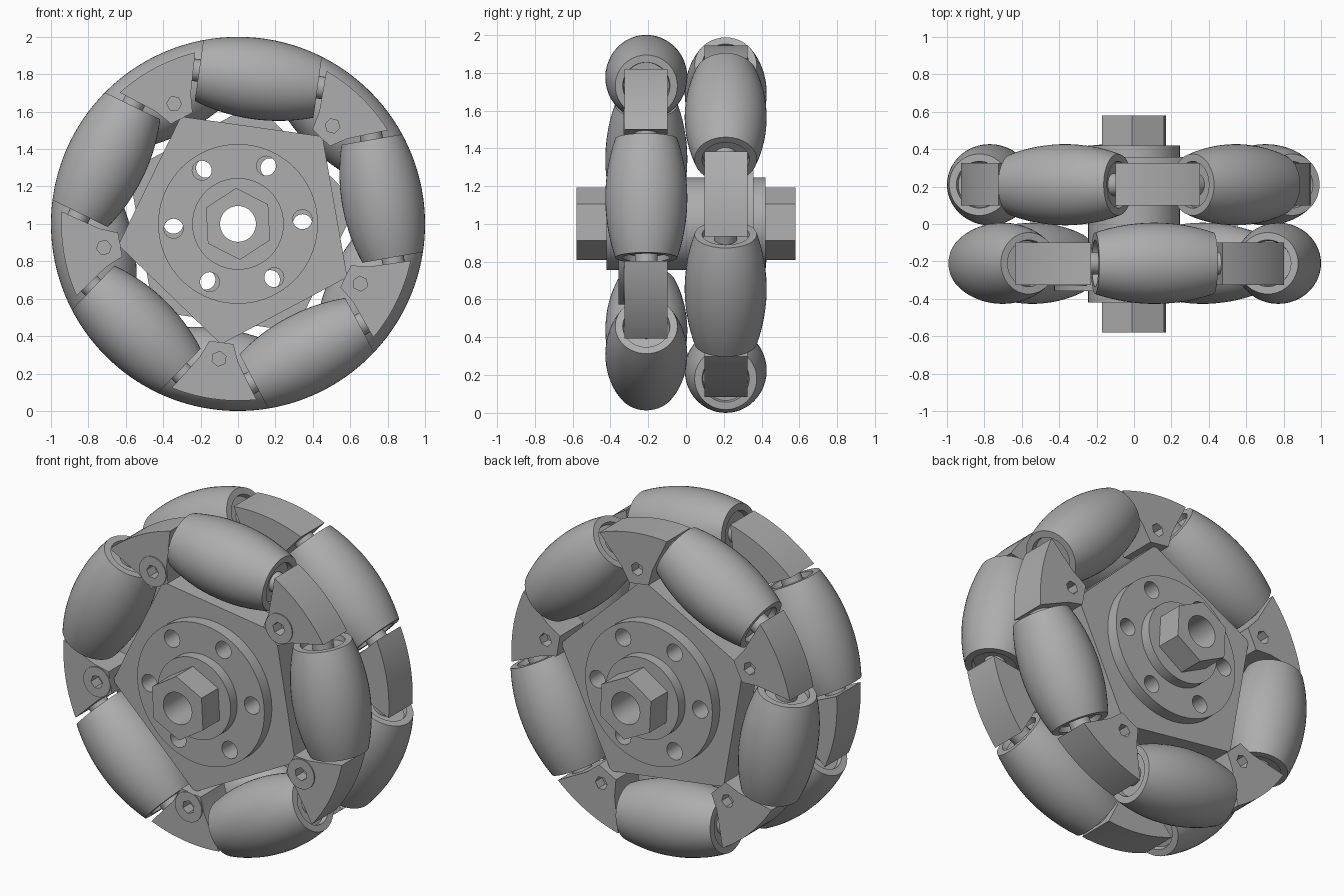
import bpy, bmesh
from math import sin, cos, pi, radians, sqrt
from mathutils import Matrix

if "Cube" in bpy.data.objects:
    bpy.data.objects.remove(bpy.data.objects["Cube"])

grey = bpy.data.materials.new("plain_grey")
grey.use_nodes = True
tone = (0.42, 0.42, 0.42, 1)
grey.diffuse_color = tone
grey.node_tree.nodes["Principled BSDF"].inputs["Base Color"].default_value = tone


def circle(radius, sides, start=0, cx=0, cz=0):
    return [(cx + radius * cos(radians(start) + 2 * pi * i / sides),
             cz + radius * sin(radians(start) + 2 * pi * i / sides)) for i in range(sides)]


def finish(bm, name, matrix):
    bmesh.ops.recalc_face_normals(bm, faces=bm.faces)
    mesh = bpy.data.meshes.new(name)
    bm.to_mesh(mesh)
    bm.free()
    mesh.materials.append(grey)
    mesh.shade_smooth()
    mesh.set_sharp_from_angle(angle=radians(30))
    ob = bpy.data.objects.new(name, mesh)
    ob.matrix_world = matrix
    bpy.context.collection.objects.link(ob)
    return ob


def prism(name, outlines, y0, y1, matrix):
    """Extrude x/z outlines along y."""
    bm = bmesh.new()
    for outline in outlines:
        a = [bm.verts.new((x, y0, z)) for x, z in outline]
        b = [bm.verts.new((x, y1, z)) for x, z in outline]
        bm.faces.new(a)
        bm.faces.new(b[::-1])
        for i in range(len(a)):
            j = (i + 1) % len(a)
            bm.faces.new((a[i], b[i], b[j], a[j]))
    return finish(bm, name, matrix)


def lathe(name, profile, matrix, sides=48):
    """Turn a closed (x, radius) profile around the x axis."""
    bm = bmesh.new()
    rings = [[bm.verts.new((x, r * sin(2 * pi * i / sides), r * cos(2 * pi * i / sides)))
              for i in range(sides)] for x, r in profile]
    for k, ring in enumerate(rings):
        nxt = rings[(k + 1) % len(rings)]
        for i in range(sides):
            j = (i + 1) % sides
            bm.faces.new((ring[i], ring[j], nxt[j], nxt[i]))
    return finish(bm, name, matrix)


def cut(ob, outlines, y0, y1):
    """Cut prisms out of an object, in that object's own space."""
    cutter = prism("cutter", outlines, y0, y1, ob.matrix_world.copy())
    cutter.hide_render = True
    mod = ob.modifiers.new("holes", "BOOLEAN")
    mod.object, mod.operation, mod.solver = cutter, "DIFFERENCE", "EXACT"
    bpy.context.view_layer.update()
    mesh = bpy.data.meshes.new_from_object(ob.evaluated_get(bpy.context.evaluated_depsgraph_get()))
    ob.modifiers.clear()
    ob.data = mesh
    bpy.data.objects.remove(cutter)
    mesh.shade_smooth()
    mesh.set_sharp_from_angle(angle=radians(30))


def spoke(angle):
    """Local z points outward from the wheel centre."""
    return Matrix.Translation((0, 0, 1)) @ Matrix.Rotation(radians(90 - angle), 4, "Y")


centre = Matrix.Translation((0, 0, 1))

# Hub: bored hexagonal shaft and round collar
shaft = prism("hex_shaft", [circle(0.192, 6, 33)], -0.58, 0.58, centre)
cut(shaft, [circle(0.096, 40)], -1, 1)
collar = prism("hub_collar", [circle(0.245, 64)], -0.42, 0.42, centre)
cut(collar, [circle(0.12, 40)], -1, 1)

# Roller profile: barrel with recessed ends
half, mid_radius, roller_dist = 0.32, 0.217, 0.783
barrel = [(half * i / 10, sqrt(1 - (half * i / 10) ** 2) - 1 + mid_radius) for i in range(-10, 11)]
barrel += [(half, 0.125), (half - 0.03, 0.12), (half - 0.03, 0.04),
           (0.03 - half, 0.04), (0.03 - half, 0.12), (-half, 0.125)]

# Bracket outline: wedge with an arced outer edge and a blunt tip
wedge = [(0.945 * sin(radians(a)), 0.945 * cos(radians(a))) for a in range(-14, 15, 2)]
wedge += [(0.105, 0.735), (0.065, 0.64), (-0.065, 0.64), (-0.105, 0.735)]
screw_r = 0.728

for layer, side, first in (("front", -1, 46), ("back", 1, 10)):
    def span(a, b):
        return sorted((side * a, side * b))

    # Pentagon carrier plate and bolted flange
    bolts = [circle(0.052, 24, 0, 0.345 * cos(radians(t)), 0.345 * sin(radians(t)))
             for t in range(4 if side < 0 else 0, 360, 60)]
    for part, outline, a, b in (("carrier_plate", circle(0.65, 5, first), 0.13, 0.285),
                                ("flange", circle(0.427, 72), 0.28, 0.357)):
        ob = prism(layer + "_" + part, [outline], *span(a, b), centre)
        cut(ob, bolts + [circle(0.12, 32)], -1, 1)

    for n in range(5):
        angle = first + 72 * n
        tag = "_%d" % (n + 1)

        # Wedge bracket with a hexagonal socket on its outer face
        place = spoke(angle)
        bracket = prism(layer + "_bracket" + tag, [wedge], *span(0.098, 0.325), place)
        socket = [circle(0.04, 6, 30, 0, screw_r)]
        cut(bracket, socket, *span(0.26, 0.4))
        if side < 0:
            head = prism("screw_head" + tag, [circle(0.09, 32, 0, 0, screw_r)],
                         *span(0.32, 0.332), place)
            cut(head, socket, *span(0.2, 0.4))

        # Barrel roller and its axle
        seat = spoke(angle + 36) @ Matrix.Translation((0, side * 0.21, roller_dist))
        lathe(layer + "_roller" + tag, barrel, seat)
        lathe(layer + "_axle" + tag, [(-0.4, 0.06), (0.4, 0.06), (0.4, 0.01), (-0.4, 0.01)], seat, 24)
